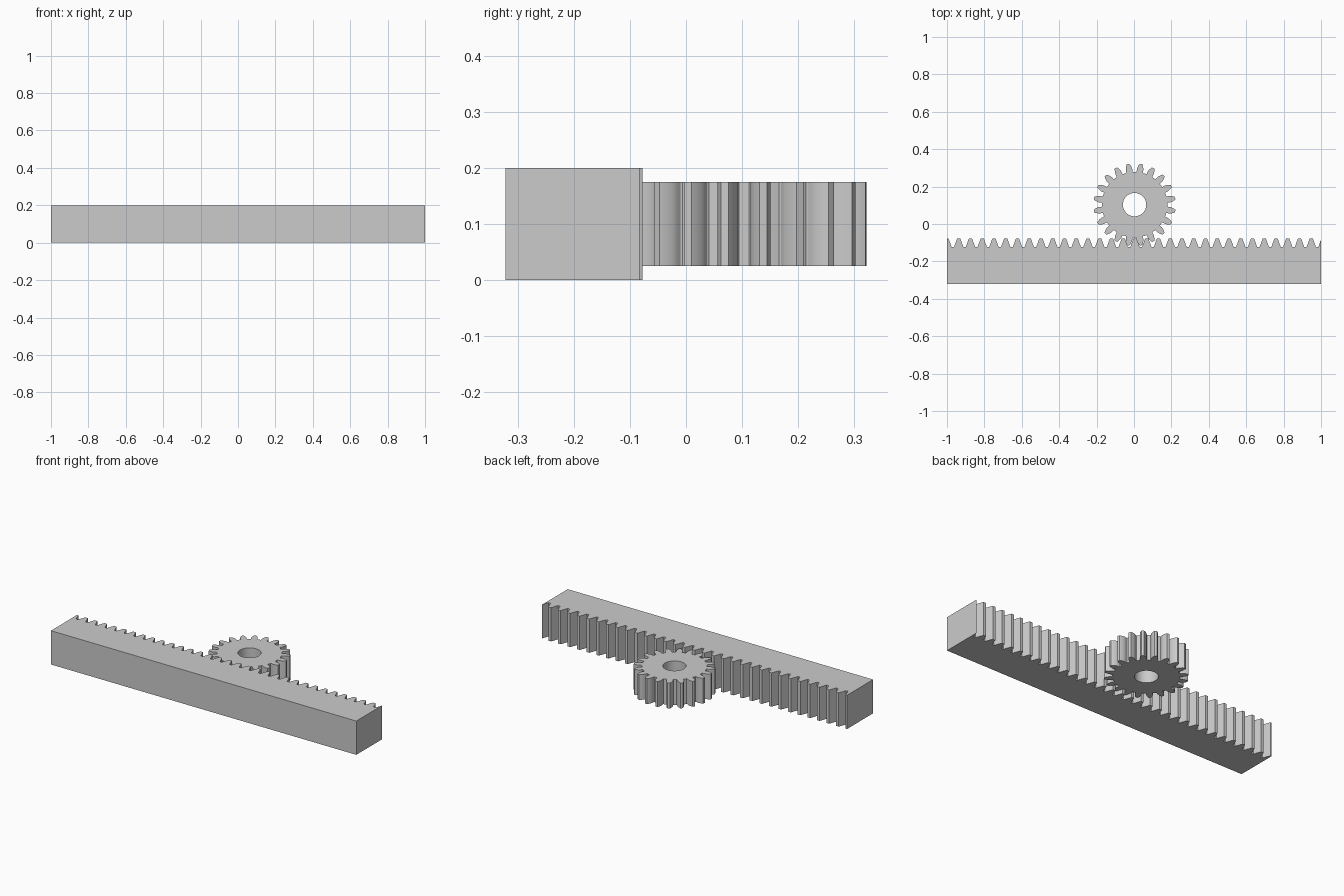
import bpy, bmesh, math

if "Cube" in bpy.data.objects:
    bpy.data.objects.remove(bpy.data.objects["Cube"])

M = 0.02                 # gear module
PITCH = math.pi * M
TEETH = 20
PRESSURE = math.radians(20)

grey = bpy.data.materials.new("plain grey")
grey.diffuse_color = (0.6, 0.6, 0.6, 1)
grey.use_nodes = True
grey.node_tree.nodes["Principled BSDF"].inputs["Base Color"].default_value = grey.diffuse_color


def extrude_outline(name, loops, z0, z1, smooth=False):
    """Fill closed outlines (later ones are holes) and extrude them upward."""
    bm = bmesh.new()
    edges = []
    for loop in loops:
        vs = [bm.verts.new((x, y, z0)) for x, y in loop]
        edges += [bm.edges.new((vs[i - 1], vs[i])) for i in range(len(vs))]
    bmesh.ops.triangle_fill(bm, use_beauty=True, use_dissolve=False,
                            edges=edges, normal=(0, 0, 1))
    ext = bmesh.ops.extrude_face_region(bm, geom=bm.faces[:],
                                        use_keep_orig=True)
    top = [g for g in ext["geom"] if isinstance(g, bmesh.types.BMVert)]
    bmesh.ops.translate(bm, verts=top, vec=(0, 0, z1 - z0))
    bmesh.ops.recalc_face_normals(bm, faces=bm.faces[:])
    me = bpy.data.meshes.new(name)
    bm.to_mesh(me)
    bm.free()
    me.materials.append(grey)
    ob = bpy.data.objects.new(name, me)
    bpy.context.collection.objects.link(ob)
    if smooth:
        bpy.context.view_layer.objects.active = ob
        ob.select_set(True)
        bpy.ops.object.shade_smooth_by_angle(angle=math.radians(30))
        ob.select_set(False)
    return ob


# Rack: straight-sided teeth, starting and ending part way through a tooth
TIP_Y, ROOT_Y, BACK_Y = -0.0778, -0.1222, -0.3217
mid = -0.0972
tip_w = PITCH / 4 - (TIP_Y - mid) * math.tan(PRESSURE)
root_w = PITCH / 4 + (mid - ROOT_Y) * math.tan(PRESSURE)
profile = []
for k in range(33):
    c = -1 + k * PITCH
    profile += [(c - root_w, ROOT_Y), (c - tip_w, TIP_Y),
                (c + tip_w, TIP_Y), (c + root_w, ROOT_Y)]


def height_at(x):
    for (xa, ya), (xb, yb) in zip(profile, profile[1:]):
        if xa <= x <= xb:
            return ya + (yb - ya) * (x - xa) / (xb - xa)


rack = [(-1, BACK_Y), (-1, height_at(-1))]
rack += [p for p in profile if -0.9999 < p[0] < 0.9999]
rack += [(1, height_at(1)), (1, BACK_Y)]
extrude_outline("rack", [rack], 0, 0.2)

# Pinion: involute teeth around a round bore
GX, GY = 0.003, 0.1034
R_PITCH = M * TEETH / 2
R_BASE = R_PITCH * math.cos(PRESSURE)
R_TIP, R_ROOT, R_BORE = R_PITCH + M, R_PITCH - 1.25 * M, 0.0625


def half_angle(r):
    a = math.acos(min(1, R_BASE / r))
    inv = math.tan(PRESSURE) - PRESSURE
    return math.pi / (2 * TEETH) + inv - (math.tan(a) - a)


# One flank from root to tip, as (radius, half angle)
flank = [(R_ROOT, half_angle(R_BASE) + 0.012),
         (R_ROOT + 0.003, half_angle(R_BASE))]
for i in range(9):
    r = R_BASE + (R_TIP - R_BASE) * i / 8
    flank.append((r, half_angle(r)))

outline = []
for k in range(TEETH):
    c = 2 * math.pi * (k + 0.5) / TEETH
    tooth = [(r, c - a) for r, a in flank] + [(R_TIP, c)]
    tooth += [(r, c + a) for r, a in reversed(flank)]
    tooth.append((R_ROOT, c + math.pi / TEETH))
    outline += [(GX + r * math.cos(t), GY + r * math.sin(t)) for r, t in tooth]
bore = [(GX + R_BORE * math.cos(2 * math.pi * i / 64),
         GY + R_BORE * math.sin(2 * math.pi * i / 64)) for i in range(64)]
extrude_outline("pinion_gear", [outline, bore], 0.025, 0.175, smooth=True)
